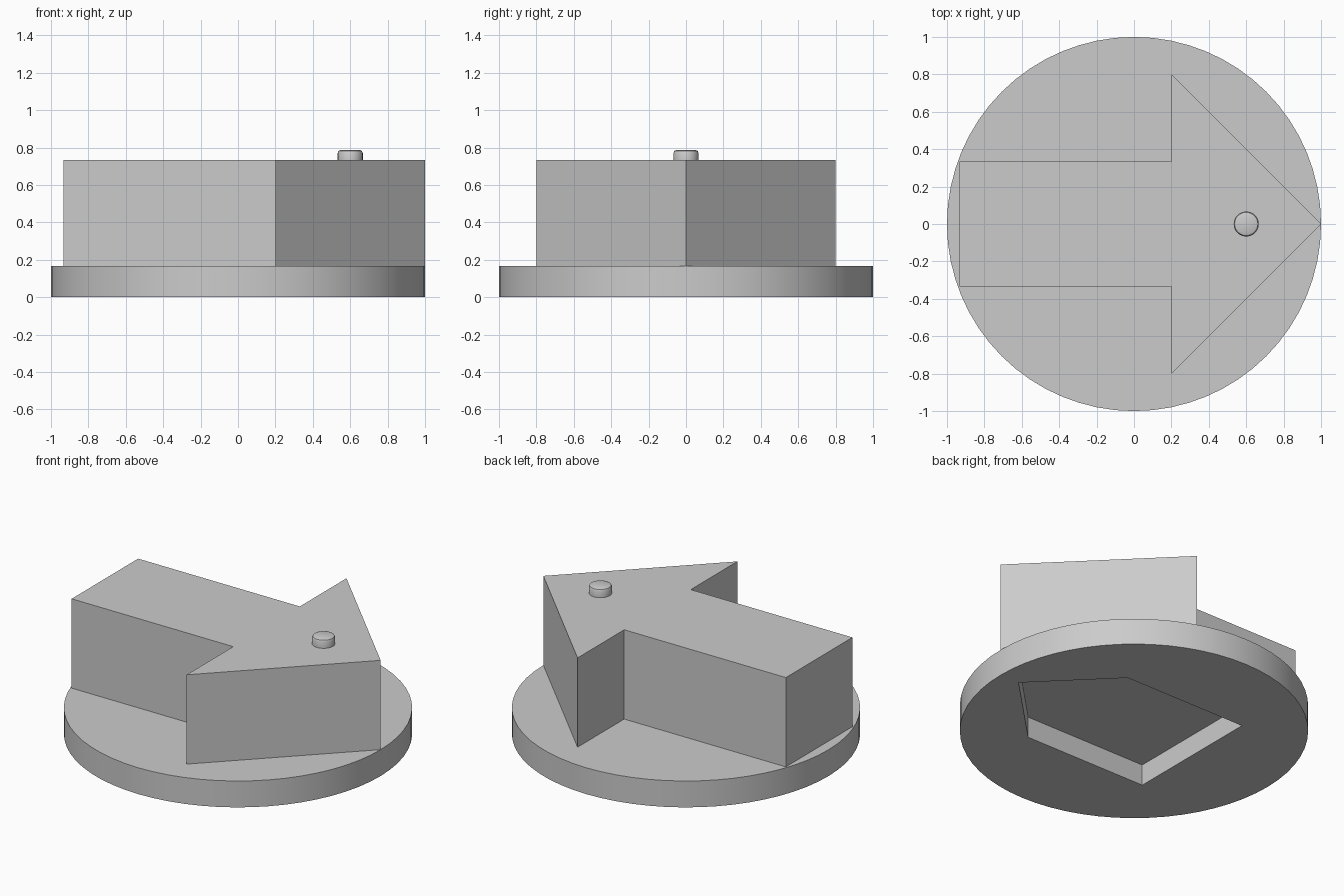
import bpy
import bmesh
import math

if "Cube" in bpy.data.objects:
    bpy.data.objects.remove(bpy.data.objects["Cube"], do_unlink=True)

GREY = (0.6, 0.6, 0.6, 1.0)
grey = bpy.data.materials.new("plain grey")
grey.use_nodes = True
grey.diffuse_color = GREY
grey.node_tree.nodes["Principled BSDF"].inputs["Base Color"].default_value = GREY


def circle(radius, sides):
    return [(radius * math.cos(2 * math.pi * i / sides),
             radius * math.sin(2 * math.pi * i / sides)) for i in range(sides)]


def mirrored(half):
    """Close a half outline across the x axis, keeping points on the axis single."""
    return half + [(x, -y) for x, y in reversed(half) if y > 0]


def prism(name, outline, bottom, top):
    """Extrude a flat outline from one height to another."""
    bm = bmesh.new()
    base = bm.faces.new([bm.verts.new((x, y, bottom)) for x, y in outline])
    side = bmesh.ops.extrude_face_region(bm, geom=[base])["geom"]
    verts = [v for v in side if isinstance(v, bmesh.types.BMVert)]
    bmesh.ops.translate(bm, verts=verts, vec=(0, 0, top - bottom))
    bmesh.ops.recalc_face_normals(bm, faces=bm.faces)
    mesh = bpy.data.meshes.new(name)
    bm.to_mesh(mesh)
    bm.free()
    mesh.materials.append(grey)
    obj = bpy.data.objects.new(name, mesh)
    bpy.context.collection.objects.link(obj)
    return obj


def activate(obj):
    bpy.ops.object.select_all(action='DESELECT')
    obj.select_set(True)
    bpy.context.view_layer.objects.active = obj


def smooth(obj):
    activate(obj)
    bpy.ops.object.shade_smooth_by_angle(angle=math.radians(30))


DISC_TOP, ARROW_TOP = 0.167, 0.733

# Round base with a pointed socket cut into its underside
disc = prism("base_disc", circle(1, 64), 0, DISC_TOP)
socket = prism("socket_cutter",
               mirrored([(0.865, 0), (0.42, 0.445), (-0.435, 0.445)]), -0.1, 0.133)
socket.hide_render = True
cut = disc.modifiers.new("socket", 'BOOLEAN')
cut.operation = 'DIFFERENCE'
cut.solver = 'EXACT'
cut.object = socket
activate(disc)
bpy.ops.object.modifier_apply(modifier=cut.name)
bpy.data.objects.remove(socket, do_unlink=True)
smooth(disc)

# Arrow block standing on the base
prism("arrow_block",
      mirrored([(1, 0), (0.2, 0.8), (0.2, 0.333), (-0.933, 0.333)]),
      DISC_TOP, ARROW_TOP)

# Small round stud with a bevelled top near the arrow tip
stud = prism("tip_stud", circle(0.067, 24), ARROW_TOP, 0.787)
stud.location.x = 0.6
bevel = stud.modifiers.new("bevel", 'BEVEL')
bevel.width = 0.016
bevel.segments = 2
bevel.limit_method = 'ANGLE'
bevel.angle_limit = math.radians(60)
weights = stud.data.attributes.new("bevel_weight_edge", 'FLOAT', 'EDGE')
for edge in stud.data.edges:
    on_top = all(stud.data.vertices[v].co.z > 0.78 for v in edge.vertices)
    weights.data[edge.index].value = 1.0 if on_top else 0.0
bevel.limit_method = 'WEIGHT'
activate(stud)
bpy.ops.object.modifier_apply(modifier=bevel.name)
smooth(stud)
